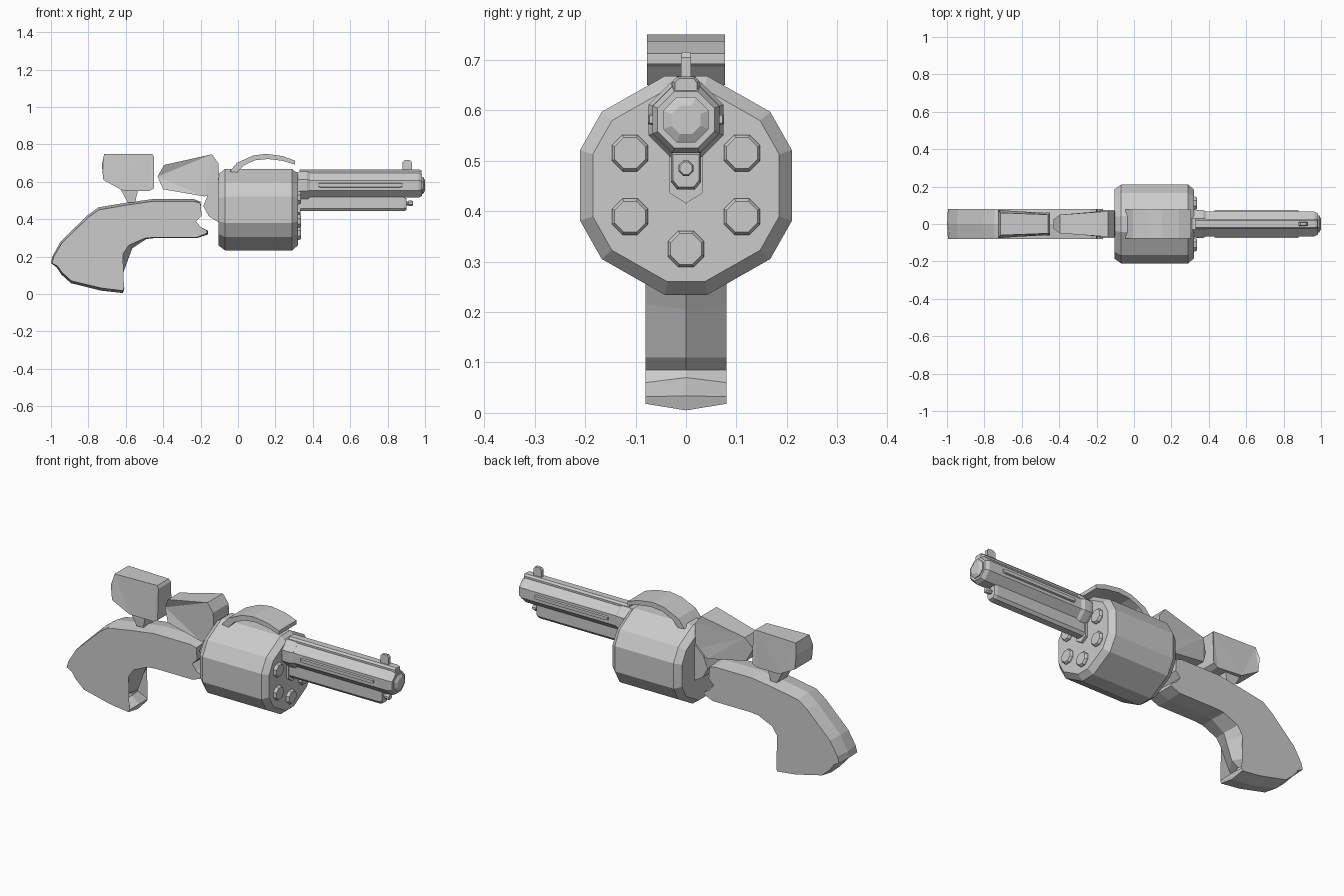
import bpy, bmesh, math


def finish(name, bm):
    bmesh.ops.recalc_face_normals(bm, faces=bm.faces)
    mesh = bpy.data.meshes.new(name)
    bm.to_mesh(mesh)
    bm.free()
    ob = bpy.data.objects.new(name, mesh)
    bpy.context.collection.objects.link(ob)
    return ob


def loft(name, rings):
    """Skin a list of closed point loops and cap both ends."""
    bm = bmesh.new()
    loops = [[bm.verts.new(p) for p in r] for r in rings]
    n = len(loops[0])
    for a, b in zip(loops, loops[1:]):
        for i in range(n):
            j = (i + 1) % n
            bm.faces.new((a[i], a[j], b[j], b[i]))
    caps = [bm.faces.new(loops[0]), bm.faces.new(loops[-1])]
    bmesh.ops.triangulate(bm, faces=caps)
    return finish(name, bm)


def slab(name, pts):
    """Side profile of (x, z, half width) points, mirrored across y."""
    return loft(name, [[(x, s * w, z) for x, z, w in pts] for s in (-1, 1)])


def lathe(name, section, cy, cz, steps):
    """Scale a yz section along x; steps are (x, scale)."""
    return loft(name, [[(x, cy + y * s, cz + z * s) for y, z in section] for x, s in steps])


def octagon(flat):
    r = flat / math.cos(math.pi / 8)
    return [(r * math.cos((i + .5) * math.pi / 4), r * math.sin((i + .5) * math.pi / 4)) for i in range(8)]


# Twelve-sided chamber drum
quarter = [(.21, .07), (.167, .146), (.042, .217)]
half = quarter + [(-y, z) for y, z in reversed(quarter)]
drum = half + [(-y, -z) for y, z in half]
lathe("drum", drum, 0, .451, [(-.105, .88), (-.07, 1), (.29, 1), (.32, .88)])

# Chamber plugs on the drum front
for i, (y, z) in enumerate([(-.111, .515), (.111, .515), (-.111, .389), (.111, .389), (0, .325)]):
    lathe(f"chamber_{i + 1}", octagon(.036), y, z, [(.31, 1), (.328, 1), (.336, .85)])

# Barrel with base collar and muzzle
lathe("barrel_collar", octagon(.074), 0, .581, [(.31, .95), (.335, 1), (.37, 1), (.385, .9)])
lathe("barrel", octagon(.066), 0, .581, [(.33, 1), (.965, 1), (.985, .85)])
lathe("muzzle", octagon(.045), 0, .581, [(.97, 1), (.99, 1), (1.0, .63)])

# Top rib, front sight and side strips
rib = [(.027, -.02), (.027, .01), (.018, .02), (-.018, .02), (-.027, .01), (-.027, -.02)]
lathe("top_rib", rib, 0, .647, [(.33, 1), (.965, 1), (.98, .8)])
slab("front_sight", [(.88, .65, .01), (.88, .705, .01), (.89, .716, .008),
                     (.92, .716, .008), (.93, .705, .01), (.93, .65, .01)])
for side in (-1, 1):
    strip = [(-.008, -.014), (.008, -.009), (.008, .009), (-.008, .014)]
    lathe("side_strip", [(side * y, z) for y, z in strip], side * .067, .582,
          [(.43, .7), (.44, 1), (.87, 1), (.88, .7)])

# Underlug, its bracket and the ejector rod
lug = [(.03, .04), (.03, -.02), (.018, -.035), (-.018, -.035), (-.03, -.02), (-.03, .04)]
lathe("underlug", lug, 0, .478, [(.33, 1), (.885, 1), (.9, .85)])
bracket = [(.034, .08), (.034, -.04), (0, -.062), (-.034, -.04), (-.034, .08)]
lathe("lug_bracket", bracket, 0, .477, [(.31, 1), (.335, 1)])
lathe("ejector_rod", octagon(.015), 0, .485, [(.89, .7), (.91, .7), (.912, 1), (.928, 1), (.935, .8)])

# Arched strap over the drum
arch = [(-.045, .655), (-.005, .702), (.08, .74), (.15, .75), (.24, .737), (.305, .713),
        (.305, .692), (.24, .712), (.16, .722), (.09, .715), (.03, .687), (-.005, .65)]
slab("top_strap", [(x, z, .077) for x, z in arch])

# Faceted hammer block and the frame behind the drum
slab("hammer_block", [(-.43, .628, .025), (-.395, .69, .05), (-.14, .747, .068), (-.105, .70, .068),
                      (-.098, .55, .068), (-.18, .522, .068), (-.40, .56, .045)])
slab("rear_frame", [(-.09, .6, .075), (-.16, .535, .075), (-.185, .47, .075), (-.155, .415, .075),
                    (-.09, .375, .075)])

# Rear sight block on a short stem
slab("rear_sight", [(-.715, .75, .06), (-.46, .75, .05), (-.45, .735, .055), (-.45, .565, .062),
                    (-.475, .55, .06), (-.62, .555, .068), (-.72, .61, .075), (-.728, .69, .075)])
slab("sight_stem", [(-.635, .575, .05), (-.53, .575, .05), (-.55, .49, .045), (-.59, .49, .045)])

# Grip: (x, z, x shift, z shift) with shifts giving the raised centre ridge
grip = [(-.20, .485, 0, .008), (-.235, .495, 0, .012), (-.46, .495, 0, .012), (-.60, .475, 0, .013),
        (-.745, .45, -.003, .013), (-.80, .41, -.008, .008), (-.94, .275, -.008, .006),
        (-.985, .20, -.008, 0), (-.995, .165, -.004, 0), (-.965, .15, -.006, -.006),
        (-.94, .115, -.005, -.01), (-.89, .07, -.003, -.012), (-.73, .032, 0, -.014),
        (-.615, .018, 0, -.013), (-.61, .032, .003, .002), (-.67, .06, .02, .01),
        (-.68, .085, .025, 0), (-.665, .11, .05, 0), (-.615, .215, .035, -.01),
        (-.585, .26, .02, -.015), (-.50, .298, .01, -.004), (-.45, .303, 0, -.004),
        (-.22, .303, 0, -.004), (-.165, .325, .005, -.006), (-.165, .338, .005, 0),
        (-.20, .358, 0, 0), (-.225, .39, 0, 0), (-.195, .42, 0, 0)]
side = lambda y: [(x, y, z) for x, z, _, _ in grip]
loft("grip", [side(-.08), [(x + dx, 0, z + dz) for x, z, dx, dz in grip], side(.08)])
